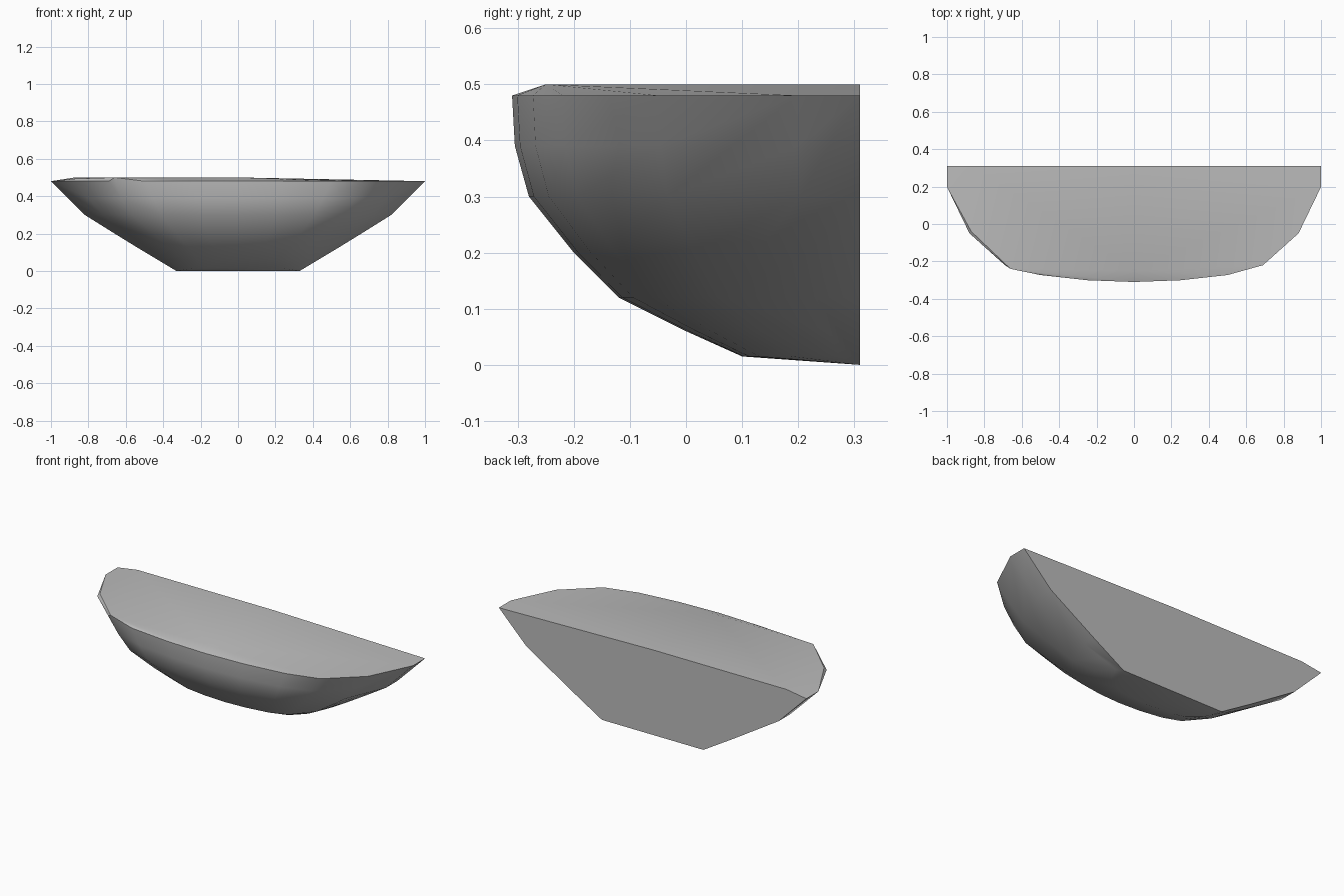
import bpy, bmesh, math

cube = bpy.data.objects.get("Cube")
if cube:
    bpy.data.objects.remove(cube, do_unlink=True)

BACK = 0.31

# Stone grey material
grey = bpy.data.materials.new("stone_grey")
grey.use_nodes = True
colour = (0.5, 0.5, 0.5, 1)
grey.diffuse_color = colour
grey.node_tree.nodes["Principled BSDF"].inputs["Base Color"].default_value = colour

# Half outline of the rim: fraction of half width, fraction of depth
outline = [(1, 0), (1, .18), (.88, .58), (.69, .855), (.5, .94), (.25, .985), (0, 1)]
# Height, half width and depth of each level of the bowl
levels = [(0, .33, 0), (.015, .35, .21), (.06, .43, .31), (.12, .53, .43),
          (.2, .66, .51), (.3, .82, .59), (.39, .91, .615), (.48, 1, .62)]

bm = bmesh.new()
for z, width, depth in levels:
    for u, v in outline:
        for side in (-1, 1):
            bm.verts.new((side * u * width, BACK - v * depth, z))

# Raised, slightly lopsided flat top
for x, y, z in [(-.87, BACK, .5), (-.87, -.04, .493), (-.66, -.24, .5),
                (0, -.25, .5), (0, BACK, .5)]:
    bm.verts.new((x, y, z))

# Skin the levels as one solid and tidy its flat faces
bmesh.ops.remove_doubles(bm, verts=bm.verts, dist=.001)
bmesh.ops.convex_hull(bm, input=bm.verts)
bmesh.ops.delete(bm, geom=[v for v in bm.verts if not v.link_faces], context='VERTS')
bmesh.ops.dissolve_limit(bm, angle_limit=math.radians(.5), verts=bm.verts, edges=bm.edges)
bmesh.ops.recalc_face_normals(bm, faces=bm.faces)

mesh = bpy.data.meshes.new("half_bowl")
bm.to_mesh(mesh)
bm.free()
mesh.materials.append(grey)
bowl = bpy.data.objects.new("half_bowl", mesh)
bpy.context.collection.objects.link(bowl)

# Smooth belly with crisp rim and back edges
bpy.ops.object.select_all(action='DESELECT')
bowl.select_set(True)
bpy.context.view_layer.objects.active = bowl
bpy.ops.object.shade_smooth_by_angle(angle=math.radians(30))
